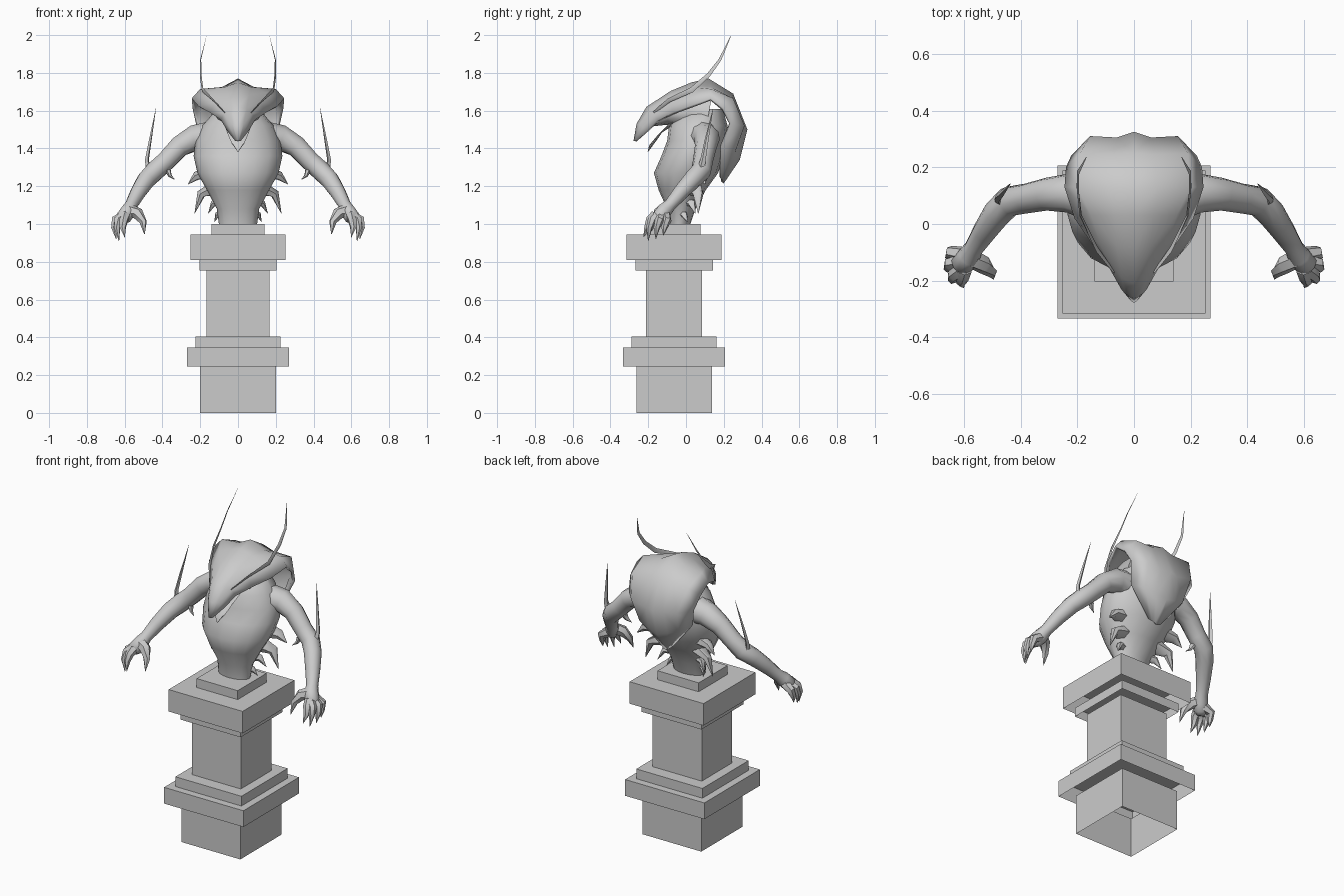
import bpy, bmesh, math
from mathutils import Vector

if "Cube" in bpy.data.objects:
    bpy.data.objects.remove(bpy.data.objects["Cube"])

stone = bpy.data.materials.new("grey_stone")
stone.use_nodes = True
GREY = (0.6, 0.6, 0.6, 1)
stone.diffuse_color = GREY
stone.node_tree.nodes["Principled BSDF"].inputs["Base Color"].default_value = GREY


def finish(bm, name, smooth=True, mirror=False, recalc=True):
    if recalc:
        bmesh.ops.recalc_face_normals(bm, faces=bm.faces)
    mesh = bpy.data.meshes.new(name)
    bm.to_mesh(mesh)
    bm.free()
    mesh.materials.append(stone)
    obj = bpy.data.objects.new(name, mesh)
    bpy.context.collection.objects.link(obj)
    if mirror:
        mod = obj.modifiers.new("mirror", "MIRROR")
        mod.use_clip = True
        mod.merge_threshold = 0.002
    if smooth:
        bpy.ops.object.select_all(action="DESELECT")
        obj.select_set(True)
        bpy.context.view_layer.objects.active = obj
        bpy.ops.object.shade_smooth_by_angle(angle=math.radians(50))
    return obj


def skin(bm, rings, closed=True):
    """Bridge rows of points with quads; cap closed rows at both ends."""
    rows = [[bm.verts.new(p) for p in ring] for ring in rings]
    n = len(rows[0])
    for a, b in zip(rows, rows[1:]):
        for i in range(n if closed else n - 1):
            j = (i + 1) % n
            bm.faces.new((a[i], a[j], b[j], b[i]))
    if closed:
        bm.faces.new(rows[0])
        bm.faces.new(rows[-1])


def add_tube(bm, path, sides=6, flat=1.0):
    """Tapered limb along (x, y, z, radius) points."""
    pts = [Vector(p[:3]) for p in path]
    rings = []
    for i, p in enumerate(pts):
        d = (pts[min(i + 1, len(pts) - 1)] - pts[max(i - 1, 0)]).normalized()
        u = d.cross(Vector((0.3, 1, 0.1))).normalized()
        v = d.cross(u)
        r = path[i][3]
        rings.append([p + u * math.cos(t) * r * flat + v * math.sin(t) * r
                      for t in (math.tau * k / sides for k in range(sides))])
    skin(bm, rings)


def mirrored_tubes(name, paths, sides=6, flat=1.0):
    bm = bmesh.new()
    for path in paths:
        add_tube(bm, path, sides, flat)
    finish(bm, name, mirror=True)


def ellipse_loft(name, sections, sides=16):
    """Body from (y, z, half width, half depth, tilt in degrees) sections."""
    bm = bmesh.new()
    rings = []
    for y, z, rx, ry, tilt in sections:
        a = math.radians(tilt)
        rings.append([(rx * math.cos(t), y + ry * math.sin(t) * math.cos(a),
                       z + ry * math.sin(t) * math.sin(a))
                      for t in (math.tau * k / sides for k in range(sides))])
    skin(bm, rings)
    finish(bm, name)


# Pedestal: stacked square shells, all open underneath
BLOCKS = [("pedestal_base", 0, .245, .2), ("lower_slab", .245, .345, .27),
          ("lower_step", .345, .405, .225), ("pedestal_shaft", .405, .755, .167),
          ("upper_step", .755, .81, .205), ("upper_slab", .81, .945, .252),
          ("top_plinth", .945, 1.0, .14)]
for name, z0, z1, h in BLOCKS:
    bm = bmesh.new()
    bmesh.ops.create_cube(bm, size=1)
    bm.normal_update()
    hollow_top = name == "pedestal_base"
    bmesh.ops.delete(bm, geom=[f for f in bm.faces if f.normal.z < -.9
                               or (hollow_top and f.normal.z > .9)], context="FACES_ONLY")
    depth = .148 if name == "pedestal_shaft" else h
    for v in bm.verts:
        v.co = (v.co.x * 2 * h, v.co.y * 2 * depth - .063, z0 + (v.co.z + .5) * (z1 - z0))
    finish(bm, name, smooth=False, recalc=False)

# Torso, and neck leading forward into the head
ellipse_loft("torso", [(-.035, .99, .1, .055, 0), (-.025, 1.08, .112, .075, 0),
                       (-.02, 1.18, .165, .125, 0), (0, 1.27, .215, .17, 0),
                       (.035, 1.36, .235, .165, 0), (.055, 1.44, .225, .155, 0),
                       (.065, 1.52, .19, .155, 0), (.085, 1.61, .11, .11, 0)])
ellipse_loft("neck_and_skull", [(.12, 1.58, .14, .13, 80), (.02, 1.6, .13, .1, 75),
                                (-.08, 1.6, .11, .08, 70), (-.15, 1.565, .08, .06, 55),
                                (-.21, 1.52, .05, .045, 45), (-.26, 1.465, .015, .015, 40)], 12)
ellipse_loft("lower_jaw", [(-.07, 1.54, .075, .035, 60), (-.13, 1.49, .06, .035, 45),
                           (-.175, 1.43, .035, .025, 35), (-.2, 1.385, .004, .004, 30)], 8)

# Hooded crest: ridge, crown, shoulder and rim points from beak tip to tail tip
HOOD = [((0, -.278, 1.44), (.008, -.274, 1.44), (.012, -.27, 1.44), (.015, -.265, 1.44)),
        ((0, -.262, 1.53), (.03, -.245, 1.53), (.045, -.23, 1.515), (.055, -.21, 1.49)),
        ((0, -.21, 1.62), (.045, -.19, 1.61), (.075, -.165, 1.585), (.09, -.15, 1.55)),
        ((0, -.08, 1.705), (.06, -.08, 1.685), (.115, -.08, 1.65), (.148, -.07, 1.59)),
        ((0, .03, 1.75), (.07, .03, 1.725), (.15, .03, 1.695), (.21, .02, 1.625)),
        ((0, .12, 1.77), (.085, .13, 1.725), (.2, .13, 1.715), (.245, .13, 1.665)),
        ((0, .25, 1.69), (.07, .245, 1.67), (.19, .25, 1.665), (.24, .2, 1.61)),
        ((0, .325, 1.5), (.06, .305, 1.5), (.155, .31, 1.52), (.222, .24, 1.53)),
        ((0, .285, 1.34), (.065, .275, 1.36), (.135, .26, 1.38), (.18, .19, 1.41)),
        ((0, .2, 1.215), (.015, .2, 1.22), (.03, .195, 1.23), (.045, .18, 1.245))]
bm = bmesh.new()
skin(bm, HOOD, closed=False)
hood = finish(bm, "hood_crest", mirror=True)
shell = hood.modifiers.new("thickness", "SOLIDIFY")
shell.thickness = .018
centre = Vector((0, .05, 1.5))
outward = sum(f.normal.dot(f.center - centre) * f.area for f in hood.data.polygons)
shell.offset = -1 if outward > 0 else 1

# Blade-like horns sweeping back and up, and elbow spikes
mirrored_tubes("horns", [[(.07, -.17, 1.59, .006), (.13, -.09, 1.655, .012),
                          (.188, .03, 1.71, .014), (.198, .12, 1.79, .011),
                          (.198, .18, 1.87, .008), (.167, .237, 1.995, .001)]], 4, .3)
mirrored_tubes("elbow_spikes", [[(.47, .07, 1.25, .025), (.482, .09, 1.34, .015),
                                 (.465, .108, 1.44, .011), (.435, .143, 1.61, .001)]], 4, .7)

# Arms
mirrored_tubes("arms", [[(.14, .09, 1.46, .085), (.23, .11, 1.455, .07), (.31, .105, 1.41, .058),
                         (.38, .09, 1.335, .053), (.44, .08, 1.28, .054), (.485, .035, 1.235, .05),
                         (.53, -.03, 1.165, .042), (.565, -.085, 1.1, .034),
                         (.58, -.115, 1.07, .042), (.605, -.14, 1.035, .042),
                         (.61, -.15, 1.01, .02)]], 10)

# Clawed fingers and thumb
fingers = [[(.6, y0, 1.045, .03), (x1, y1, 1.02, .024), (x1 + .005, y1 - .015, .98, .017),
            (x2, y2, z2, .001)] for y0, x1, y1, x2, y2, z2 in
           [(-.11, .645, -.1, .65, -.12, .94), (-.13, .65, -.14, .645, -.16, .92),
            (-.15, .635, -.18, .63, -.2, .91), (-.16, .605, -.19, .6, -.225, .93)]]
thumb = [(.585, -.115, 1.075, .036), (.53, -.145, 1.055, .032),
         (.502, -.17, 1.01, .02), (.495, -.195, .945, .001)]
mirrored_tubes("claws", fingers + [thumb])

# Fin-like spikes down the flanks, and forearm barbs
SPIKES = [((.15, .07, 1.27), (.22, .09, 1.255), (.265, .1, 1.21), .05),
          ((.12, .04, 1.19), (.195, .065, 1.16), (.23, .065, 1.055), .05),
          ((.07, .0, 1.12), (.13, .03, 1.11), (.158, .05, 1.055), .035),
          ((.06, -.03, 1.06), (.11, -.01, 1.05), (.125, .01, 1.01), .03),
          ((.37, .07, 1.28), (.36, .06, 1.255), (.335, .05, 1.235), .02)]
mirrored_tubes("flank_spikes", [[(*base, r), (*mid, r * .6), (*tip, .001)]
                                for base, mid, tip, r in SPIKES], 6, .8)
